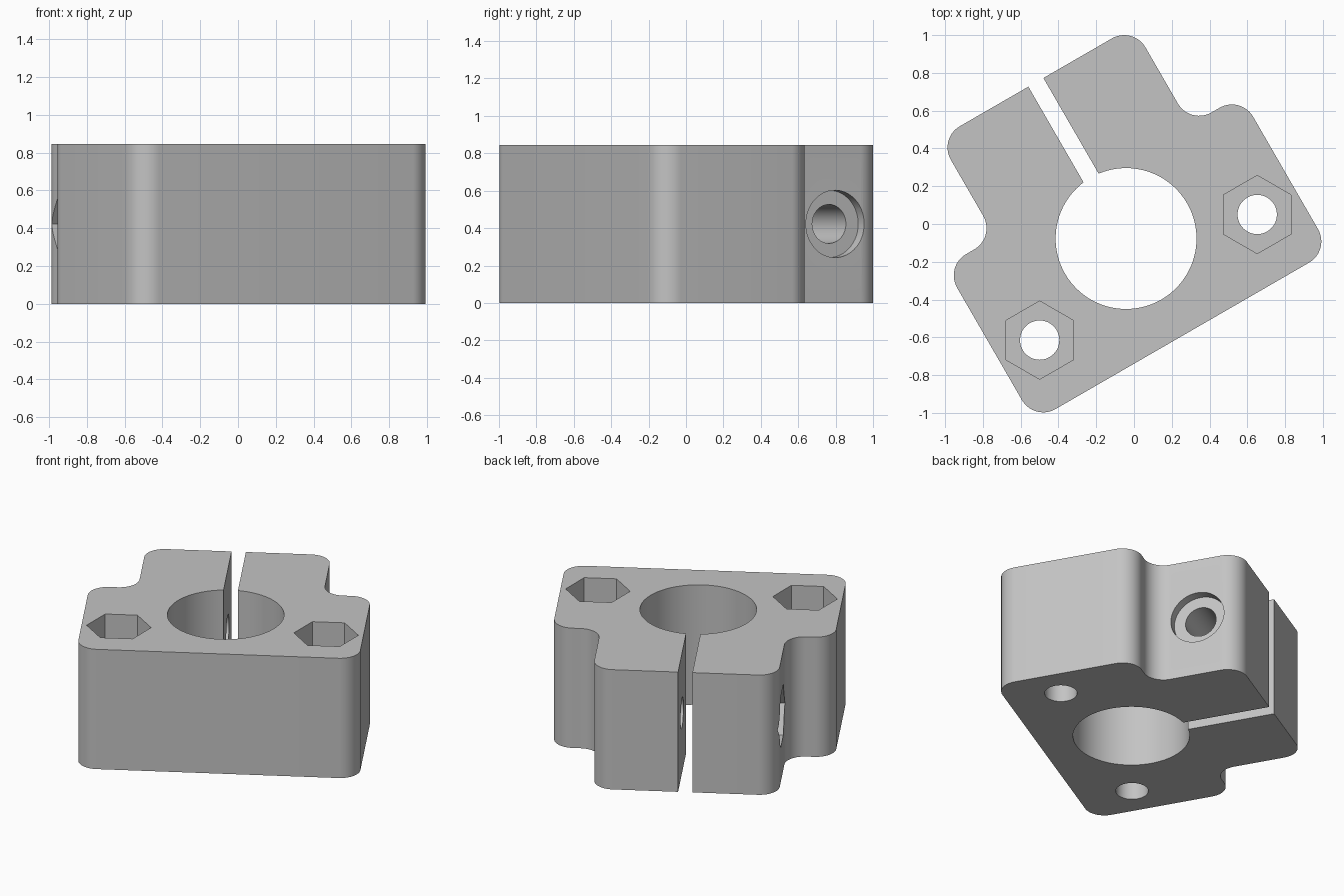
import bpy, bmesh
from math import pi, cos, sin, radians
from mathutils import Matrix, Vector

if "Cube" in bpy.data.objects:
    bpy.data.objects.remove(bpy.data.objects["Cube"])

HEIGHT = 0.845
ROUND = 0.13           # radius of every outline corner
BOLT_R = 0.104
NUT_R = 0.207          # nut pocket, centre to corner
CLAMP_V = 0.666        # clamp screw distance behind the bore
PLACE = Matrix.Translation((-0.042, -0.077, 0)) @ Matrix.Rotation(radians(30), 4, 'Z')

grey = bpy.data.materials.new("plain_grey")
grey.use_nodes = True
grey.diffuse_color = (0.55, 0.55, 0.55, 1)
grey.node_tree.nodes["Principled BSDF"].inputs["Base Color"].default_value = (0.55, 0.55, 0.55, 1)


def prism(name, points, z0, z1, matrix=Matrix()):
    """Extrude a flat outline from z0 to z1, then move it by the matrix."""
    bm = bmesh.new()
    face = bm.faces.new([bm.verts.new((x, y, z0)) for x, y in points])
    top = bmesh.ops.extrude_face_region(bm, geom=[face])["geom"]
    bmesh.ops.translate(bm, vec=(0, 0, z1 - z0),
                        verts=[g for g in top if isinstance(g, bmesh.types.BMVert)])
    bmesh.ops.recalc_face_normals(bm, faces=bm.faces)
    bm.transform(matrix)
    mesh = bpy.data.meshes.new(name)
    bm.to_mesh(mesh)
    bm.free()
    mesh.materials.append(grey)
    obj = bpy.data.objects.new(name, mesh)
    bpy.context.collection.objects.link(obj)
    return obj


def arc(cx, cy, start, end, steps=14):
    return [(cx + ROUND * cos(a), cy + ROUND * sin(a))
            for a in (radians(start + (end - start) * i / steps) for i in range(steps + 1))]


def ring(radius, sides, turn=0.0):
    return [(radius * cos(turn + 2 * pi * i / sides), radius * sin(turn + 2 * pi * i / sides))
            for i in range(sides)]


# Outline: wide front flange stepping in to a narrow clamp, one half mirrored
wide, narrow, front, step, back = 0.905, 0.595, -0.595, 0.352, 0.955
half = (arc(wide - ROUND, front + ROUND, -90, 0)
        + arc(wide - ROUND, step - ROUND, 0, 90)
        + arc(narrow + ROUND, step + ROUND, 270, 180)
        + arc(narrow - ROUND, back - ROUND, 0, 90))
outline = half + [(-x, y) for x, y in reversed(half)]
body = prism("clamp_block", outline, 0, HEIGHT)

# Cutters: main bore and clamping slot
cutters = [
    prism("bore_cutter", ring(0.373, 96), -0.1, HEIGHT + 0.1),
    prism("slot_cutter", [(-0.046, 0), (0.046, 0), (0.046, 1.2), (-0.046, 1.2)],
          -0.1, HEIGHT + 0.1),
]

# Vertical bolt holes with hexagonal pockets in the top
for side in (-1, 1):
    at = Matrix.Translation((side * 0.665, -0.237, 0))
    cutters.append(prism("bolt_hole_cutter", ring(BOLT_R, 48), -0.1, HEIGHT + 0.1, at))
    cutters.append(prism("nut_pocket_cutter", ring(NUT_R, 6, radians(60)),
                         HEIGHT - 0.4, HEIGHT + 0.1, at))

# Cross screw through the clamp: round recess on one side, hexagon on the other
across = Matrix.Translation((0, CLAMP_V, HEIGHT / 2)) @ Matrix.Rotation(pi / 2, 4, 'Y')
cutters += [
    prism("clamp_hole_cutter", ring(BOLT_R, 48), -1, 1, across),
    prism("screw_recess_cutter", ring(0.18, 64), narrow - 0.065, 1, across),
    prism("clamp_nut_cutter", ring(NUT_R, 6, pi / 2), -1, -narrow + 0.065, across),
]

# Cut everything, then bake the result
for cutter in cutters:
    mod = body.modifiers.new(cutter.name, 'BOOLEAN')
    mod.operation = 'DIFFERENCE'
    mod.solver = 'EXACT'
    mod.object = cutter
bpy.context.view_layer.update()
baked = bpy.data.meshes.new_from_object(body.evaluated_get(bpy.context.evaluated_depsgraph_get()))
body.modifiers.clear()
body.data = baked
for cutter in cutters:
    bpy.data.objects.remove(cutter)

# Turn the block into place and smooth the curved walls
baked.transform(PLACE)
baked.materials.clear()
baked.materials.append(grey)
for poly in baked.polygons:
    poly.material_index = 0
bpy.ops.object.select_all(action='DESELECT')
body.select_set(True)
bpy.context.view_layer.objects.active = body
bpy.ops.object.shade_smooth_by_angle(angle=radians(30))
